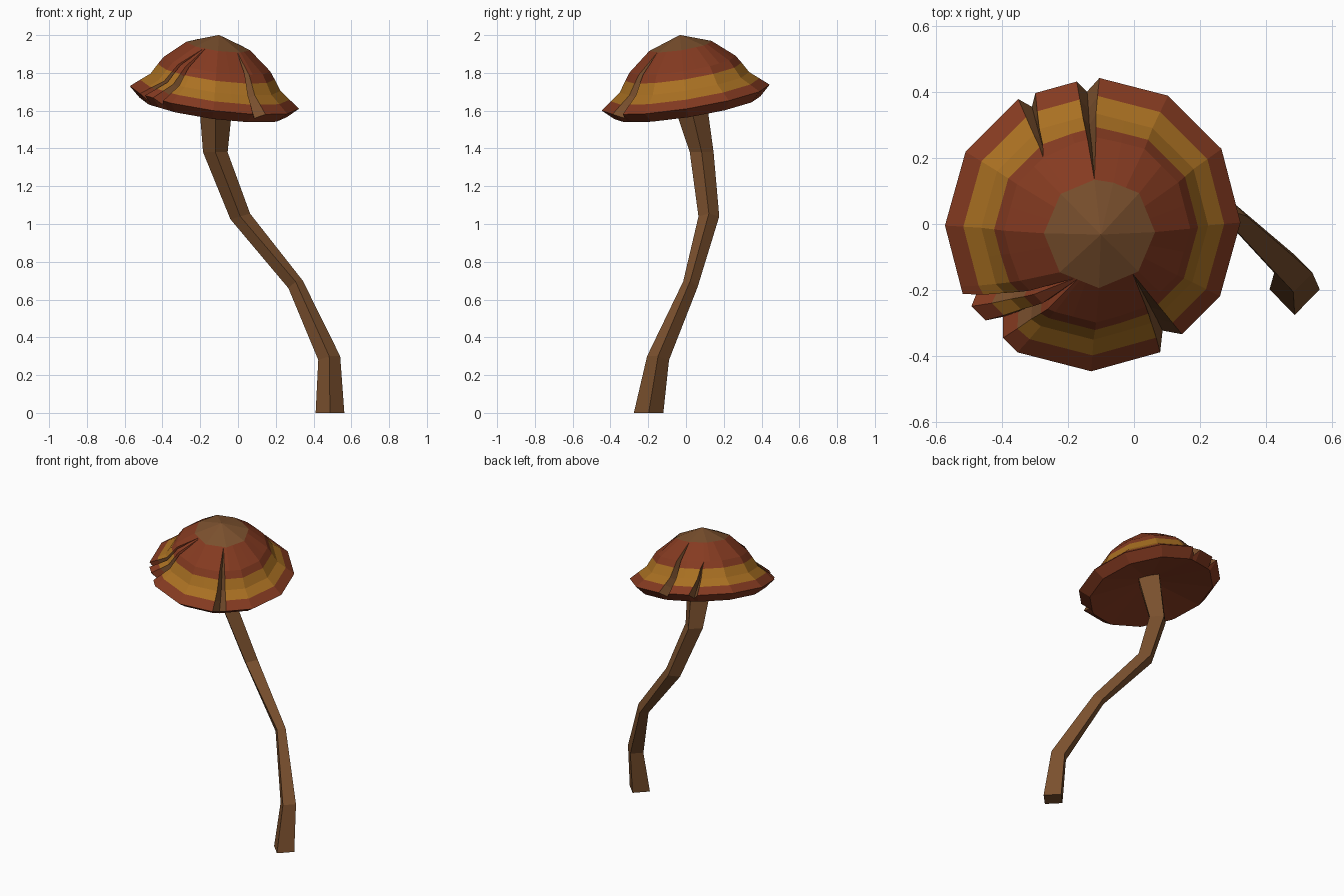
import bpy, bmesh, math
from mathutils import Vector

if "Cube" in bpy.data.objects:
    bpy.data.objects.remove(bpy.data.objects["Cube"])


def material(name, rgb):
    m = bpy.data.materials.new(name)
    m.diffuse_color = (*rgb, 1)
    m.use_nodes = True
    m.node_tree.nodes["Principled BSDF"].inputs["Base Color"].default_value = m.diffuse_color
    return m


brown = material("stem_brown", (0.195, 0.080, 0.027))
red = material("cap_red", (0.235, 0.043, 0.015))
gold = material("band_gold", (0.40, 0.163, 0.016))


def finish(bm, name, mats):
    bmesh.ops.remove_doubles(bm, verts=bm.verts[:], dist=0.0005)
    bmesh.ops.recalc_face_normals(bm, faces=bm.faces[:])
    me = bpy.data.meshes.new(name)
    bm.to_mesh(me)
    bm.free()
    for m in mats:
        me.materials.append(m)
    ob = bpy.data.objects.new(name, me)
    bpy.context.collection.objects.link(ob)


# Stem: crooked four-sided loft (cx, cy, z, half x, half y, tilt x, tilt y)
stem_rings = [
    (0.487, -0.198, 0.00, 0.076, 0.078, 0, 0),
    (0.483, -0.148, 0.29, 0.058, 0.058, 0.01, -0.01),
    (0.305, 0.023, 0.68, 0.038, 0.038, 0.02, -0.015),
    (0.012, 0.121, 1.04, 0.052, 0.055, 0.015, 0),
    (-0.120, 0.083, 1.38, 0.065, 0.063, 0, 0),
    (-0.116, 0.000, 1.73, 0.097, 0.098, 0, 0),
]
bm = bmesh.new()
loops = []
for cx, cy, z, rx, ry, tx, ty in stem_rings:
    loops.append([bm.verts.new((cx + rx * c, cy + ry * s, z + tx * c + ty * s))
                  for c, s in ((1, 0), (0, 1), (-1, 0), (0, -1))])
for a, b in zip(loops, loops[1:]):
    for i in range(4):
        j = (i + 1) % 4
        bm.faces.new((a[i], a[j], b[j], b[i]))
bm.faces.new(loops[0][::-1])
bm.faces.new(loops[-1])
finish(bm, "stem", [brown])

# Cap: tilted dome; columns are (inner angle, rim angle, start radius, groove id, is floor)
RIM = 0.452
grooves = [  # inner angle, rim angles of both edges, start radius
    (96, 88, 97, 0.17),
    (127, 114, 121, 0.285),
    (242, 208, 214, 0.17),
    (245, 222, 232, 0.21),
    (309, 298, 309, 0.17),
]
skip = {90, 120, 210, 225, 240, 300}
columns = [(a, a, 0.17, -1, False) for a in range(0, 360, 15) if a not in skip]
columns += [(225, 205, 0.17, -1, False), (248, 240, 0.17, -1, False)]
for g, (inner, left, right, start) in enumerate(grooves):
    for angle, floor in ((left, False), ((left + right) / 2, True), (right, False)):
        columns.append((inner, angle, start, g, floor))
columns.sort(key=lambda c: c[1])

# Rings: radius, height, polygon sides, material of the band below (0 brown, 1 red, 2 gold)
rings = [
    (0.170, 0.278, 8, 1),
    (0.285, 0.180, 12, 1),
    (0.312, 0.139, 12, 2),
    (0.347, 0.082, 12, 2),
    (0.399, 0.042, 12, 1),
    (RIM, 0.000, 12, 1),
    (0.393, -0.054, 12, 1),
]
centre = Vector((-0.125, 0, 1.67))
tilt = Vector((0, 0, 1)).rotation_difference(Vector((0.133, -0.155, 0.98)))


def place(r, angle, h):
    # the dome leans a little off the rim's axis
    lean = Vector((-0.06, 0.06, 0)) * max(h, 0)
    return centre + lean + tilt @ Vector((r * math.cos(angle), r * math.sin(angle), h))


bm = bmesh.new()
loops = []
for k, (r, h, sides, _) in enumerate(rings):
    loop = []
    for inner, outer, start, g, floor in columns:
        t = 1 if k > 5 else max(0, (r - start) / (RIM - start)) ** 0.6
        a = math.radians(inner + (outer - inner) * t)
        step = 2 * math.pi / sides
        rr = r * math.cos(step / 2) / math.cos(a % step - step / 2)
        hh = h
        if floor and k < 6:
            rr -= 0.045 * t
            hh -= 0.03 * t
        loop.append(bm.verts.new(place(rr, a, hh)))
    loops.append(loop)
apex = bm.verts.new(place(0, 0, 0.338))
under = bm.verts.new(place(0, 0, 0.035))
n = len(columns)
for i in range(n):
    j = (i + 1) % n
    g = columns[i][3]
    groove = g == columns[j][3] and g >= 0
    bm.faces.new((apex, loops[0][i], loops[0][j])).material_index = 0
    for k in range(len(rings) - 1):
        f = bm.faces.new((loops[k][i], loops[k + 1][i], loops[k + 1][j], loops[k][j]))
        f.material_index = rings[k][3]
        # grooves show brown flesh; the two broad front tears only in the gold band
        if groove and (k in (2, 3) if g in (2, 3) else k < 5):
            f.material_index = 0
    bm.faces.new((under, loops[-1][j], loops[-1][i])).material_index = 1
finish(bm, "cap", [brown, red, gold])
